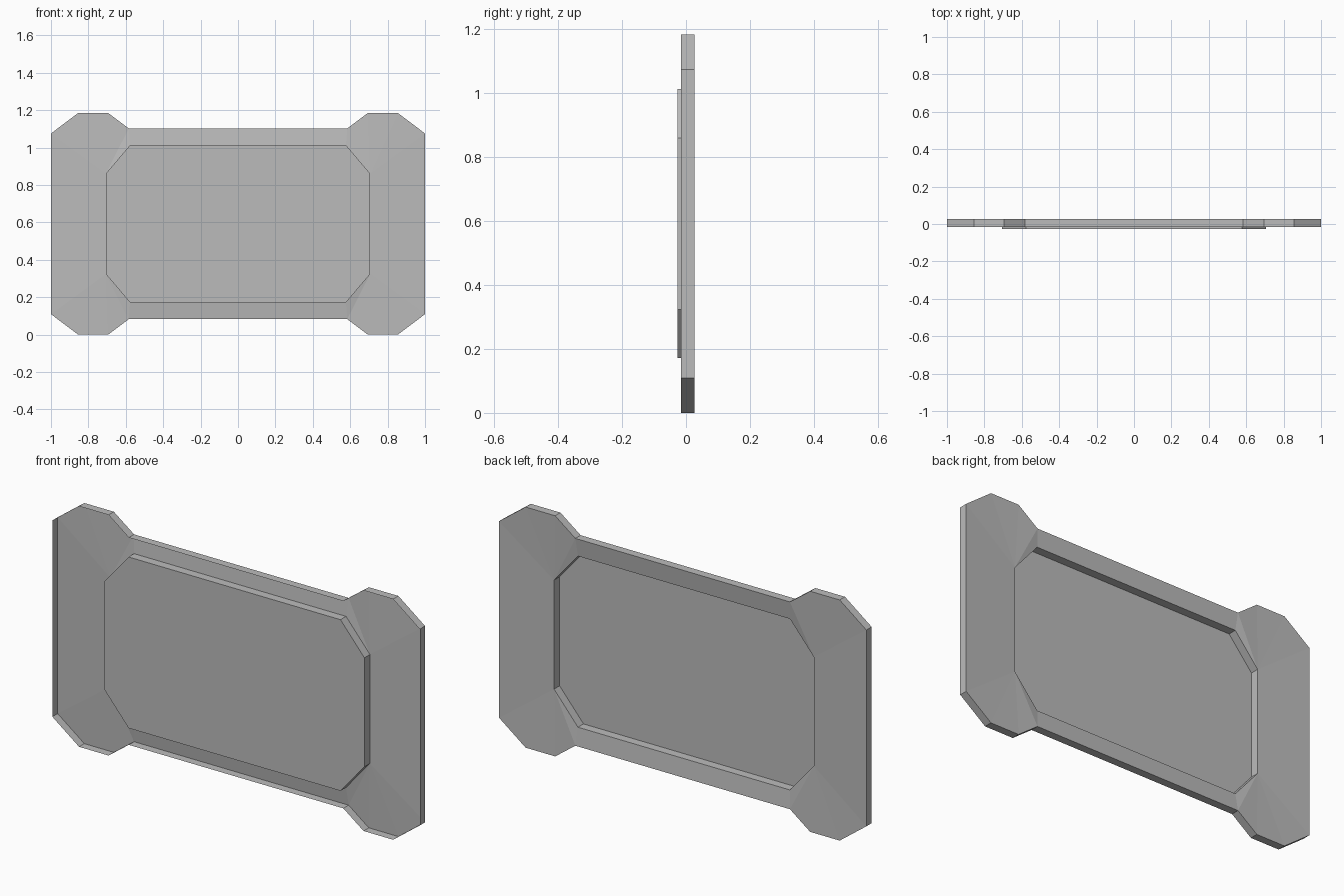
import bpy

cube = bpy.data.objects.get("Cube")
if cube:
    bpy.data.objects.remove(cube, do_unlink=True)

MID_Z = 0.592
FRONT, RIM_FRONT, PANEL_ROOT, BACK = -0.027, -0.015, 0.016, 0.026

# One quarter of each outline, from the side round to the top
OUTER = [(1.0, 0.483), (0.855, 0.592), (0.694, 0.592), (0.584, 0.51)]
INNER = [(0.707, 0.268), (0.577, 0.421)]

grey = bpy.data.materials.new("plain grey")
grey.use_nodes = True
colour = (0.5, 0.5, 0.5, 1)
grey.diffuse_color = colour
grey.node_tree.nodes["Principled BSDF"].inputs["Base Color"].default_value = colour


def full_loop(quarter):
    """Mirror a quarter outline into a closed loop, anticlockwise from the front."""
    half = quarter + [(-x, z) for x, z in reversed(quarter)]
    return half + [(-x, -z) for x, z in half]


def ring(quarter, y):
    return [(x, y, z + MID_Z) for x, z in full_loop(quarter)]


def build(name, verts, faces):
    mesh = bpy.data.meshes.new(name)
    mesh.from_pydata(verts, [], faces)
    mesh.materials.append(grey)
    mesh.update()
    obj = bpy.data.objects.new(name, mesh)
    bpy.context.collection.objects.link(obj)
    return obj


def wall(n):
    """Quads joining a front ring (first n verts) to the ring behind it."""
    return [(i, n + i, n + (i + 1) % n, (i + 1) % n) for i in range(n)]


n_out, n_in = len(OUTER) * 4, len(INNER) * 4

# Outer rim, open at the front
build("outer_rim", ring(OUTER, RIM_FRONT) + ring(OUTER, BACK), wall(n_out))

# Sloping border sheet between the rim's back edge and the panel
faces = []
for q in range(4):
    o = [q * 4 + i for i in range(4)]
    a, b = n_out + q * 2, n_out + q * 2 + 1
    if q % 2:                       # mirrored corners run top to side
        o.reverse()
        a, b = b, a
    corner = [(a, o[i], o[i + 1]) for i in range(3)] + [(a, o[3], b)]
    faces += [f[::-1] for f in corner] if q % 2 else corner
    # straight strip to the next corner
    end, nxt = q * 4 + 3, (q * 4 + 4) % n_out
    faces.append((n_out + q * 2 + 1, end, nxt, n_out + (q * 2 + 2) % n_in))
build("border_sheet", ring(OUTER, BACK) + ring(INNER, PANEL_ROOT), faces)

# Raised centre panel, hollow at the back
build("raised_panel", ring(INNER, FRONT) + ring(INNER, PANEL_ROOT),
      wall(n_in) + [tuple(range(n_in))])
